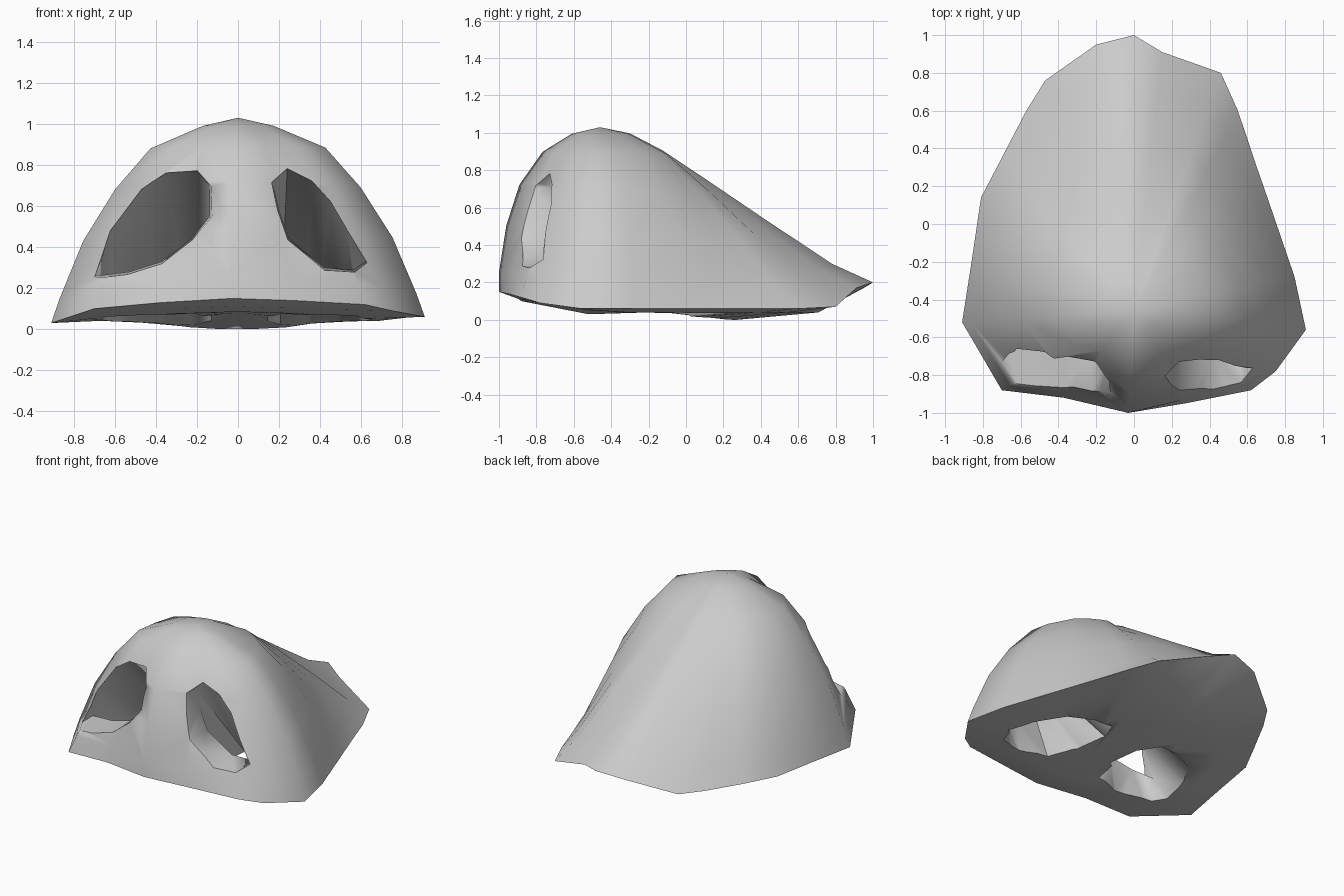
import bpy
import bmesh
import math
from mathutils import Vector

cube = bpy.data.objects.get("Cube")
if cube:
    bpy.data.objects.remove(cube, do_unlink=True)

# Single plain colour
grey = bpy.data.materials.new("plain_grey")
grey.use_nodes = True
colour = (0.6, 0.6, 0.6, 1)
grey.diffuse_color = colour
for node in grey.node_tree.nodes:
    if node.type == "BSDF_PRINCIPLED":
        node.inputs["Base Color"].default_value = colour

CENTRE = Vector((0, -0.46, 0))
APEX = 1.03

# Bottom outline of the body, counter-clockwise from the front tip
RIM = [(-.03, -1, .15), (.27, -.95, .14), (.62, -.88, .12), (.75, -.78, .09),
       (.91, -.56, .06), (.85, -.28, .06), (.72, .1, .06), (.63, .36, .06),
       (.55, .6, .06), (.46, .8, .07), (.15, .91, .17), (0, 1, .2),
       (-.2, .95, .17), (-.47, .76, .07), (-.57, .6, .06), (-.7, .35, .05),
       (-.81, .14, .05), (-.86, -.2, .04), (-.91, -.52, .03), (-.7, -.88, .1),
       (-.37, -.92, .13)]

# Height fractions, and how far each direction reaches out at that height
LEVELS = [0, .12, .4, .65, .85, .96]
FRONT = [1, 1, .93, .8, .57, .28]
SIDE = [1, .955, .83, .66, .47, .19]
BACK = [1, .85, .61, .4, .23, .11]


def direction(point):
    return (Vector(point) - CENTRE).xy.normalized()


def blend(point, front, side, back):
    """Mix three values by the direction of a rim point from the centre."""
    d = direction(point)
    weight = d.y ** 4
    return weight * (front if d.y < 0 else back) + (1 - weight) * side


def dome_ring(bm, level):
    """One horizontal loop of the dome, hollowed at the front corners."""
    verts = []
    for p in RIM:
        f = blend(p, FRONT[level], SIDE[level], BACK[level])
        d = direction(p)
        if d.y < 0:
            f *= 1 - .45 * (d.x * d.y) ** 2 * min(1, 2 * LEVELS[level])
        pos = CENTRE + (Vector(p) - CENTRE) * f
        pos.z = p[2] + (APEX - p[2]) * LEVELS[level]
        verts.append(bm.verts.new(pos))
    return verts


def base_ring(bm, scale, dip):
    """Loop of the underside, rising to the front and dipping at the back."""
    verts = []
    for p in RIM:
        pos = CENTRE + (Vector(p) - CENTRE) * scale
        pos.z = .04 + .16 * max(0, -.45 - pos.y) - blend(p, 0, 0, dip)
        verts.append(bm.verts.new(pos))
    return verts


def bridge(bm, a, b):
    n = len(a)
    for i in range(n):
        j = (i + 1) % n
        bm.faces.new((a[i], a[j], b[j], b[i]))


def cap(bm, loop, z):
    tip = bm.verts.new((CENTRE.x, CENTRE.y, z))
    for i, v in enumerate(loop):
        bm.faces.new((v, loop[(i + 1) % len(loop)], tip))


def finish(bm, name):
    bmesh.ops.recalc_face_normals(bm, faces=bm.faces[:])
    mesh = bpy.data.meshes.new(name)
    bm.to_mesh(mesh)
    bm.free()
    mesh.materials.append(grey)
    obj = bpy.data.objects.new(name, mesh)
    bpy.context.collection.objects.link(obj)
    return obj


# Body: dome over a shallow underside
bm = bmesh.new()
loops = [base_ring(bm, .5, .04), base_ring(bm, .8, 0)]
loops += [dome_ring(bm, i) for i in range(len(LEVELS))]
for a, b in zip(loops, loops[1:]):
    bridge(bm, a, b)
cap(bm, loops[-1], APEX)
cap(bm, loops[0], .08)
body = finish(bm, "body")

# Front outlines of the two passages (x, z), from the inner top outwards
HOLES = {
    "right_passage": [(-.14, .69), (-.2, .77), (-.35, .76), (-.47, .68), (-.62, .48),
                      (-.69, .26), (-.53, .28), (-.37, .33), (-.23, .44), (-.14, .55)],
    "left_passage": [(.17, .71), (.24, .78), (.36, .72), (.45, .62), (.53, .48),
                     (.62, .33), (.56, .29), (.42, .3), (.25, .44), (.2, .58)],
}
# Where each passage leaves through the underside (x, y)
EXIT = [(.13, 0), (.2, .15), (.35, .14), (.5, .06), (.6, -.1),
        (.67, -.38), (.6, -.56), (.4, -.63), (.2, -.55), (.13, -.28)]


def cutter(name, outline):
    """A flared tube running in from the front and down to the underside."""
    bm = bmesh.new()
    mid = sum((Vector(p) for p in outline), Vector((0, 0))) / len(outline)
    side = math.copysign(1, mid.x)
    flare = [mid + (Vector(p) - mid) * 1.12 for p in outline]
    sections = [
        [bm.verts.new((p.x, -1.1, p.y)) for p in flare],
        [bm.verts.new((x, .17 * abs(x) - .74, z)) for x, z in outline],
        [bm.verts.new((side * x, y, -.1)) for x, y in EXIT]]
    for a, b in zip(sections, sections[1:]):
        bridge(bm, a, b)
    bm.faces.new(sections[0])
    bm.faces.new(sections[-1])
    bmesh.ops.triangulate(bm, faces=bm.faces[:])
    obj = finish(bm, name)
    obj.hide_render = True
    return obj


bpy.context.view_layer.objects.active = body
body.select_set(True)
for name, outline in HOLES.items():
    tool = cutter(name, outline)
    mod = body.modifiers.new(name, "BOOLEAN")
    mod.operation = "DIFFERENCE"
    mod.solver = "EXACT"
    mod.object = tool
    bpy.ops.object.modifier_apply(modifier=mod.name)
    bpy.data.objects.remove(tool, do_unlink=True)

# Soft shading with crisp edges at the rim and openings
bpy.ops.object.shade_smooth_by_angle(angle=math.radians(60))
